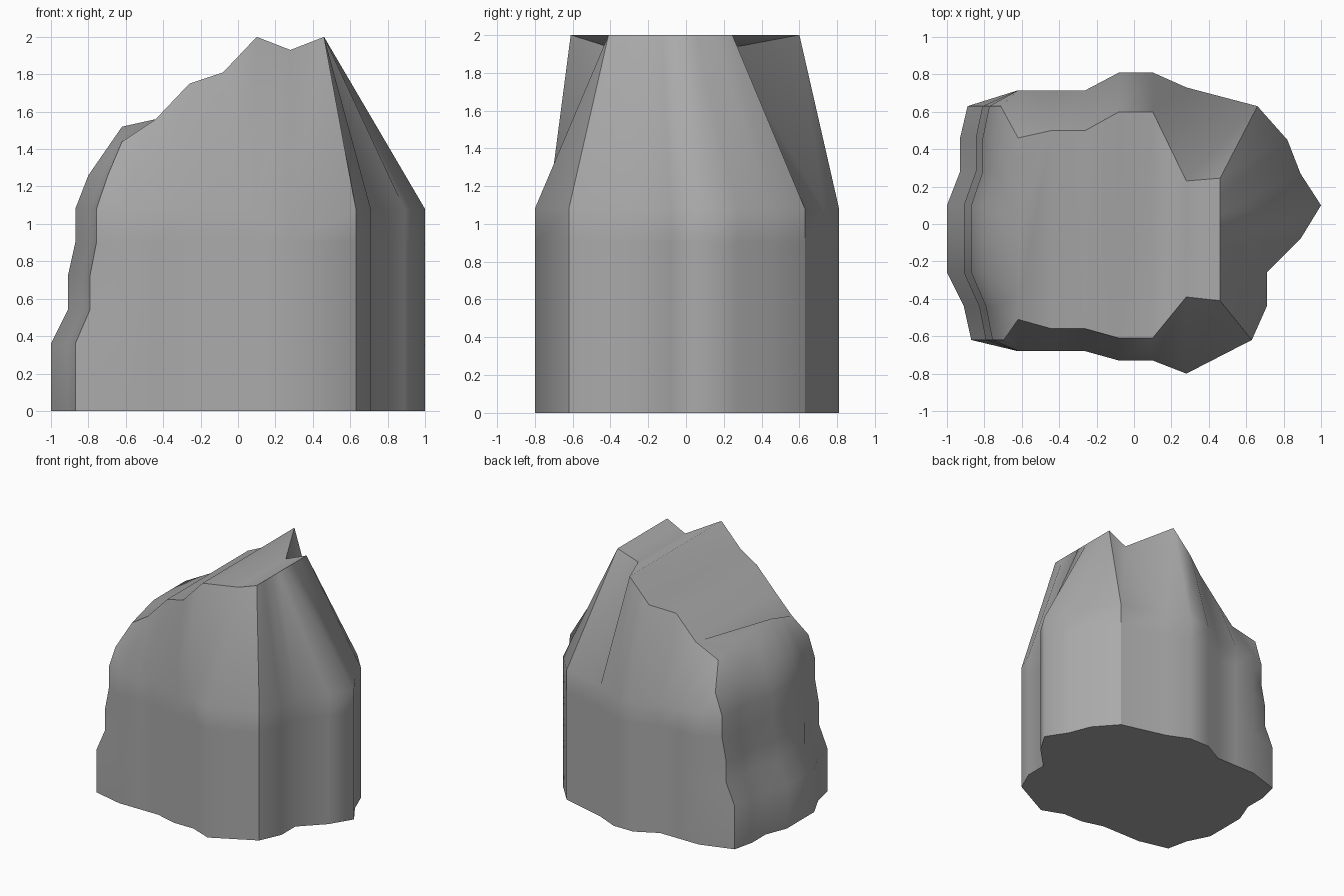
import bpy
import bmesh

cube = bpy.data.objects.get("Cube")
if cube:
    bpy.data.objects.remove(cube)

# Ground outline: front and back columns share x stations; ends are (x, y) runs
STATIONS = [-.62, -.44, -.26, -.08, .1, .28]
FRONT_Y = [-.68, -.68, -.68, -.73, -.73, -.8]
BACK_Y = [.715, .715, .715, .81, .81, .73]
RIGHT = [(.63, -.62), (.71, -.44), (.71, -.26), (.89, -.08),
         (1, .1), (.89, .27), (.82, .45), (.66, .63)]
LEFT = [(-.89, .63), (-.93, .46), (-.93, .28), (-1, .1),
        (-1, -.08), (-1, -.26), (-.91, -.44), (-.87, -.62)]

# Crest outline above the stations
CREST_Z = [1.44, 1.56, 1.75, 1.81, 2, 1.93]
CREST_FRONT = [-.51, -.56, -.56, -.61, -.61, -.39]
CREST_BACK = [.46, .5, .5, .6, .6, .23]

LEVELS = [0, .36, .54, .72, .9, 1.08]
LEFT_SCALE = [1, 1, .91, .91, .87, .87]

bm = bmesh.new()
cache = {}


def vert(x, y, z):
    key = (round(x, 3), round(y, 3), round(z, 3))
    if key not in cache:
        cache[key] = bm.verts.new(key)
    return cache[key]


def column(x, y, top):
    return [vert(x, y, z) for z in LEVELS] + [vert(*top)]


def left_column(x, y, top):
    body = [vert(x * s, y, z) for s, z in zip(LEFT_SCALE, LEVELS)]
    return body + [vert(x * .8, y, 1.26), vert(*top)]


def remap(y, a, b, c, d):
    return c + (d - c) * (y - a) / (b - a)


# Wall columns, counterclockwise from the left end of the front
n = len(STATIONS)
front = [column(STATIONS[i], FRONT_Y[i], (STATIONS[i], CREST_FRONT[i], CREST_Z[i]))
         for i in range(n)]
back = [column(STATIONS[i], BACK_Y[i], (STATIONS[i], CREST_BACK[i], CREST_Z[i]))
        for i in range(n)]
right = [column(x, y, (.46, remap(y, -.62, .63, -.41, .245), 2)) for x, y in RIGHT]
left = []
for i, (x, y) in enumerate(LEFT):
    z = min(1.52, 1.44 + .04 * min(i, len(LEFT) - 1 - i))
    left.append(left_column(x, y, (-.62, remap(y, -.62, .63, -.51, .46), z)))

# Smooth patches: each face remembers its side of the rock
patch = {}


def face(verts, side):
    verts = list(dict.fromkeys(verts))
    if len(verts) > 2:
        patch[bm.faces.new(verts)] = side


def wall(run, side):
    for a, b in zip(run, run[1:]):
        for k in range(5):
            face([a[k], b[k], b[k + 1], a[k + 1]], side)
        if len(a) == len(b):
            for k in range(5, len(a) - 1):
                face([a[k], b[k], b[k + 1], a[k + 1]], side)
        else:
            face([a[5], b[5]] + b[6:] + a[:5:-1], side)


wall([left[-1]] + front + [right[0]], "front")
wall(right, "right")
wall([right[-1]] + back[::-1] + [left[0]], "back")
wall(left, "top")

# Crest strips between stations, then the two end strips
for i in range(1, n - 1):
    face([front[i][-1], front[i + 1][-1], back[i + 1][-1], back[i][-1]], "top")
face([front[1][-1], back[1][-1]] + [c[-1] for c in left], "top")
face([back[-1][-1], front[-1][-1]] + [c[-1] for c in right], "top")

# Flat base
ring = front + right + back[::-1] + left
face([c[0] for c in reversed(ring)], "base")

# Smooth inside each patch, sharp between patches
bm.normal_update()
for f in bm.faces:
    f.smooth = True
for e in bm.edges:
    e.smooth = len({patch[f] for f in e.link_faces}) == 1

mesh = bpy.data.meshes.new("rock")
bm.to_mesh(mesh)
bm.free()
rock = bpy.data.objects.new("rock", mesh)
bpy.context.scene.collection.objects.link(rock)

# Stone colour
stone = bpy.data.materials.new("stone grey")
stone.use_nodes = True
colour = (.4, .4, .4, 1)
stone.diffuse_color = colour
stone.node_tree.nodes["Principled BSDF"].inputs["Base Color"].default_value = colour
mesh.materials.append(stone)
